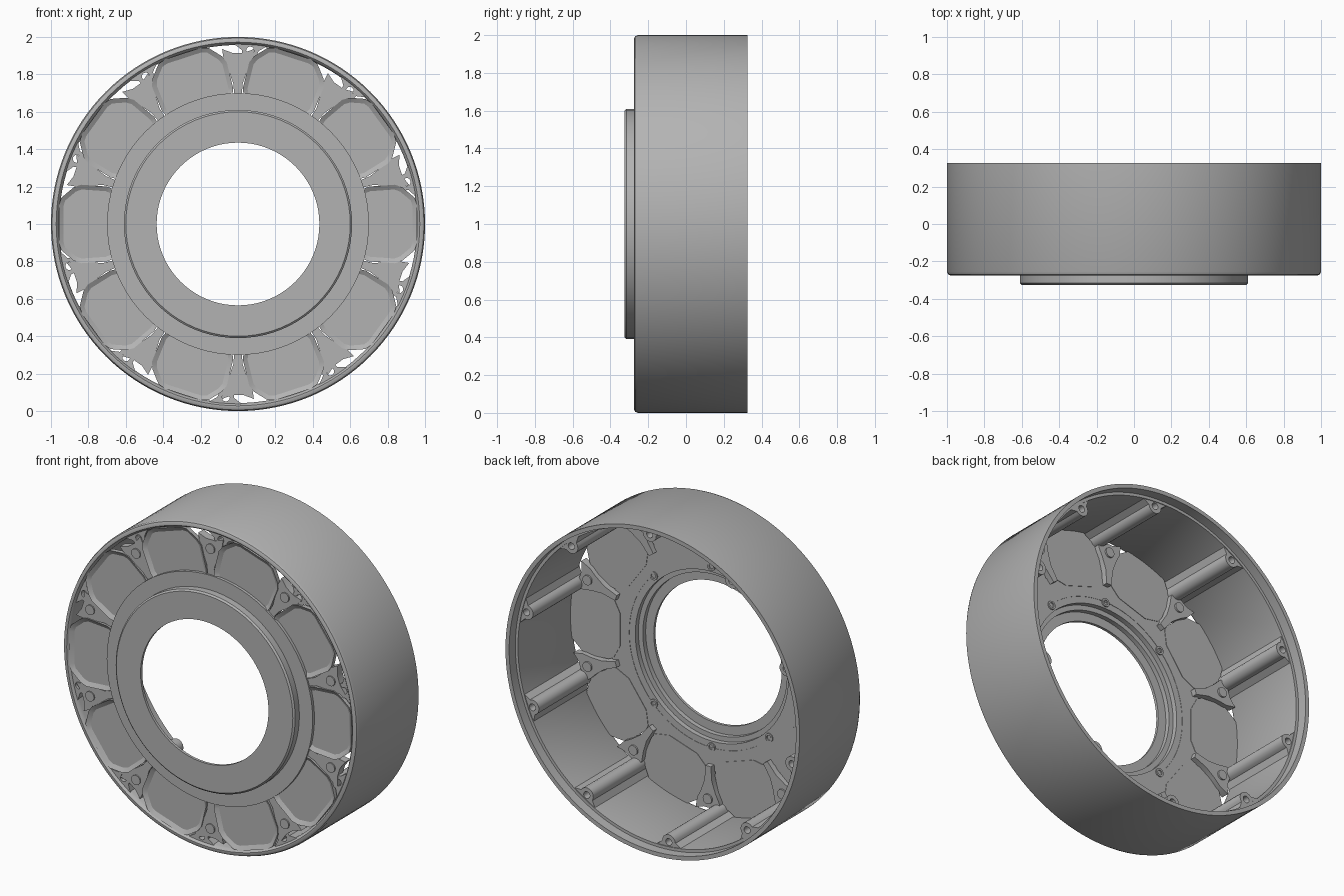
import bpy, bmesh, math
from math import cos, sin, radians, tau

old = bpy.data.objects.get("Cube")
if old:
    bpy.data.objects.remove(old, do_unlink=True)

grey = bpy.data.materials.new("cast metal grey")
grey.use_nodes = True
colour = (0.45, 0.45, 0.45, 1)
grey.diffuse_color = colour
grey.node_tree.nodes["Principled BSDF"].inputs["Base Color"].default_value = colour

COUNT = 10
STEP = 360 / COUNT


def place(u, t, angle):
    """Radial and tangential offsets on a spoke -> x, z."""
    a = radians(angle)
    return u * cos(a) - t * sin(a), 1 + u * sin(a) + t * cos(a)


def finish(name, bm):
    bmesh.ops.recalc_face_normals(bm, faces=bm.faces)
    mesh = bpy.data.meshes.new(name)
    bm.to_mesh(mesh)
    bm.free()
    mesh.materials.append(grey)
    obj = bpy.data.objects.new(name, mesh)
    bpy.context.collection.objects.link(obj)
    bpy.ops.object.select_all(action="DESELECT")
    obj.select_set(True)
    bpy.context.view_layer.objects.active = obj
    bpy.ops.object.shade_smooth_by_angle(angle=radians(30))
    return obj


def bridge(bm, rings):
    """Quads between closed rings, the last joined to the first."""
    n = len(rings[0])
    for i, ring in enumerate(rings):
        other = rings[(i + 1) % len(rings)]
        for k in range(n):
            m = (k + 1) % n
            bm.faces.new((ring[k], ring[m], other[m], other[k]))


def lathe(name, profile, segments):
    """Closed (radius, y) profile turned around the y axis."""
    bm = bmesh.new()
    rings = []
    for r, y in profile:
        ring = []
        for k in range(segments):
            x, z = place(r, 0, 360 * k / segments)
            ring.append(bm.verts.new((x, y, z)))
        rings.append(ring)
    bridge(bm, rings)
    return finish(name, bm)


def prism(bm, outline, angle, front, back):
    """Extrude a (u, t) outline along y; returns the front face."""
    caps = []
    for y in (front, back):
        ring = []
        for u, t in outline:
            x, z = place(u, t, angle)
            ring.append(bm.verts.new((x, y, z)))
        caps.append(ring)
    n = len(outline)
    for k in range(n):
        m = (k + 1) % n
        bm.faces.new((caps[0][k], caps[0][m], caps[1][m], caps[1][k]))
    bm.faces.new(caps[1][::-1])
    return bm.faces.new(caps[0])


def tube(bm, outer, inner, angle, front, back):
    """Hollow extrusion between two outlines of equal length."""
    rings = []
    for outline, y in ((outer, front), (outer, back), (inner, back), (inner, front)):
        ring = []
        for u, t in outline:
            x, z = place(u, t, angle)
            ring.append(bm.verts.new((x, y, z)))
        rings.append(ring)
    bridge(bm, rings)


def circle(u, radius, n=16):
    return [(u + radius * cos(tau * k / n), radius * sin(tau * k / n)) for k in range(n)]


def mirrored(half):
    return half + [(u, -t) for u, t in reversed(half)]


# Outer drum with rounded front edge and stepped back rim
lathe("outer_drum", [(0.965, -0.268), (0.972, -0.275), (0.982, -0.275), (0.994, -0.269),
                     (1.0, -0.255), (1.0, 0.325), (0.975, 0.325), (0.975, 0.265),
                     (0.957, 0.265), (0.957, -0.25)], 128)

# Flat front plate, and the raised hub with its stepped bore
lathe("front_plate", [(0.56, -0.275), (0.70, -0.275), (0.70, -0.248), (0.56, -0.248)], 80)
lathe("hub_collar", [(0.435, -0.325), (0.60, -0.325), (0.61, -0.316), (0.61, -0.25),
                     (0.52, -0.25), (0.52, -0.28), (0.49, -0.28), (0.49, -0.308),
                     (0.435, -0.308)], 80)

# Floor panels between the spokes, each with a shallow front pocket
bm = bmesh.new()
panel = mirrored([(0.62, 0.10), (0.665, 0.185), (0.70, 0.20), (0.84, 0.21),
                  (0.88, 0.195), (0.945, 0.14), (0.958, 0.10)])
for i in range(COUNT):
    face = prism(bm, panel, i * STEP, -0.272, -0.245)
    bm.normal_update()
    bmesh.ops.inset_region(bm, faces=[face], thickness=0.025, use_even_offset=True)
    for v in face.verts:
        v.co.y += 0.015
finish("floor_panels", bm)

# Spokes between the panels, with a forked outer end
bm = bmesh.new()
spoke = mirrored([(0.66, 0.018), (0.75, 0.025), (0.82, 0.05), (0.87, 0.075),
                  (0.935, 0.085), (0.915, 0.03)])
for i in range(COUNT):
    prism(bm, spoke, (i + 0.5) * STEP, -0.265, -0.215)
finish("spokes", bm)

# Small round posts on the spokes
bm = bmesh.new()
for i in range(COUNT):
    prism(bm, circle(0.86, 0.03), (i + 0.5) * STEP, -0.273, -0.205)
finish("spoke_posts", bm)

# Long screw columns blended into the drum wall
bm = bmesh.new()
column = []
for k in range(-8, 8):
    phi = k * tau / 16
    if abs(k) < 4:
        column.append((0.93 + 0.036, 0.1 * k / 3))
    else:
        column.append((0.93 + 0.045 * cos(phi), 0.045 * sin(phi)))
hole = [(0.93 + 0.021 * cos(k * tau / 16), 0.021 * sin(k * tau / 16)) for k in range(-8, 8)]
for i in range(COUNT):
    tube(bm, column, hole, 14 + i * STEP, -0.26, 0.26)
finish("screw_columns", bm)

# Screw seats on the inside of the hub
bm = bmesh.new()
for angle in (45, 90, 135, 225, 270, 315):
    tube(bm, circle(0.555, 0.026), circle(0.555, 0.015), angle, -0.255, -0.242)
finish("hub_screw_seats", bm)
